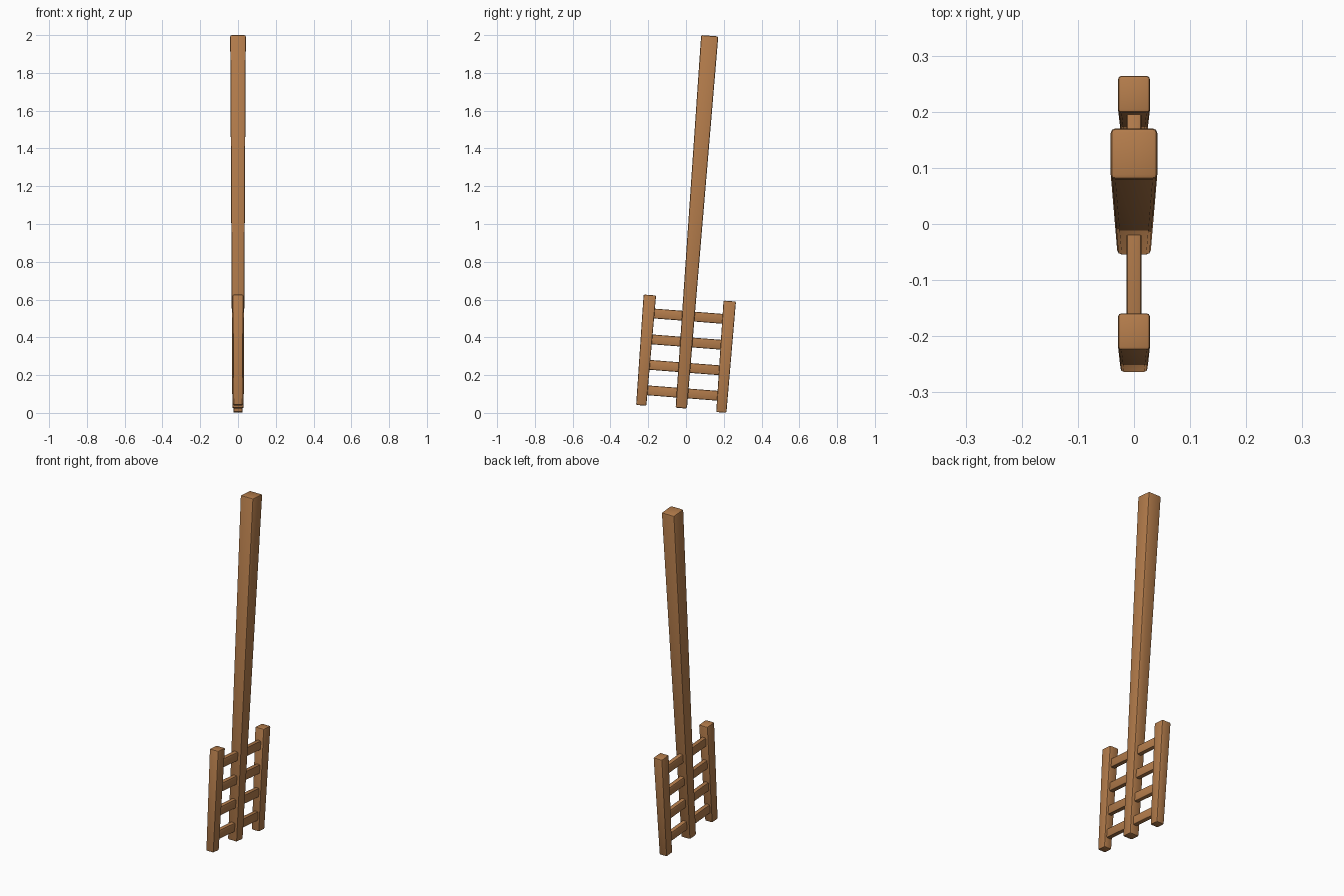
import bpy, bmesh
from mathutils import Vector

if "Cube" in bpy.data.objects:
    bpy.data.objects.remove(bpy.data.objects["Cube"])

wood = bpy.data.materials.new("brown_wood")
wood.diffuse_color = (0.45, 0.20, 0.07, 1)
wood.use_nodes = True
wood.node_tree.nodes["Principled BSDF"].inputs["Base Color"].default_value = wood.diffuse_color


def beam(name, start, end, start_half, end_half, bevel):
    """Tapered bevelled bar between two (y, z) points; halves are (x, in-plane)."""
    a, b = Vector((0, *start)), Vector((0, *end))
    along = (b - a).normalized()
    side_x = Vector((1, 0, 0))
    side_p = side_x.cross(along)
    bm = bmesh.new()
    rings = []
    for p, (hx, hp) in ((a, start_half), (b, end_half)):
        rings.append([bm.verts.new(p + side_x * hx * sx + side_p * hp * sp)
                      for sx, sp in ((-1, -1), (1, -1), (1, 1), (-1, 1))])
    bm.faces.new(rings[0])
    bm.faces.new(rings[1])
    for i in range(4):
        j = (i + 1) % 4
        bm.faces.new((rings[0][i], rings[0][j], rings[1][j], rings[1][i]))
    bmesh.ops.recalc_face_normals(bm, faces=bm.faces)
    bmesh.ops.bevel(bm, geom=bm.edges[:], offset=bevel, segments=2,
                    profile=0.5, affect='EDGES')
    mesh = bpy.data.meshes.new(name)
    bm.to_mesh(mesh)
    bm.free()
    mesh.materials.append(wood)
    obj = bpy.data.objects.new(name, mesh)
    bpy.context.collection.objects.link(obj)
    bpy.ops.object.select_all(action='DESELECT')
    obj.select_set(True)
    bpy.context.view_layer.objects.active = obj
    bpy.ops.object.shade_smooth_by_angle()
    return obj


# Long leaning handle, thicker at the top
beam("handle", (-0.025, 0.025), (0.1255, 1.9965),
     (0.030, 0.030), (0.0415, 0.0455), 0.008)

# Outer posts of the rack
beam("front_post", (-0.237, 0.040), (-0.1915, 0.624),
     (0.024, 0.027), (0.0285, 0.033), 0.006)
beam("back_post", (0.187, 0.0025), (0.2315, 0.592),
     (0.024, 0.027), (0.0285, 0.033), 0.006)

# Four cross rungs, parallel and square to the handle
for i, z in enumerate((0.105, 0.240, 0.375, 0.512)):
    y = -0.026 + 0.0764 * z
    beam(f"rung_{i + 1}", (y - 0.20, z + 0.0155), (y + 0.20, z - 0.0155),
         (0.0135, 0.026), (0.0135, 0.026), 0.006)
